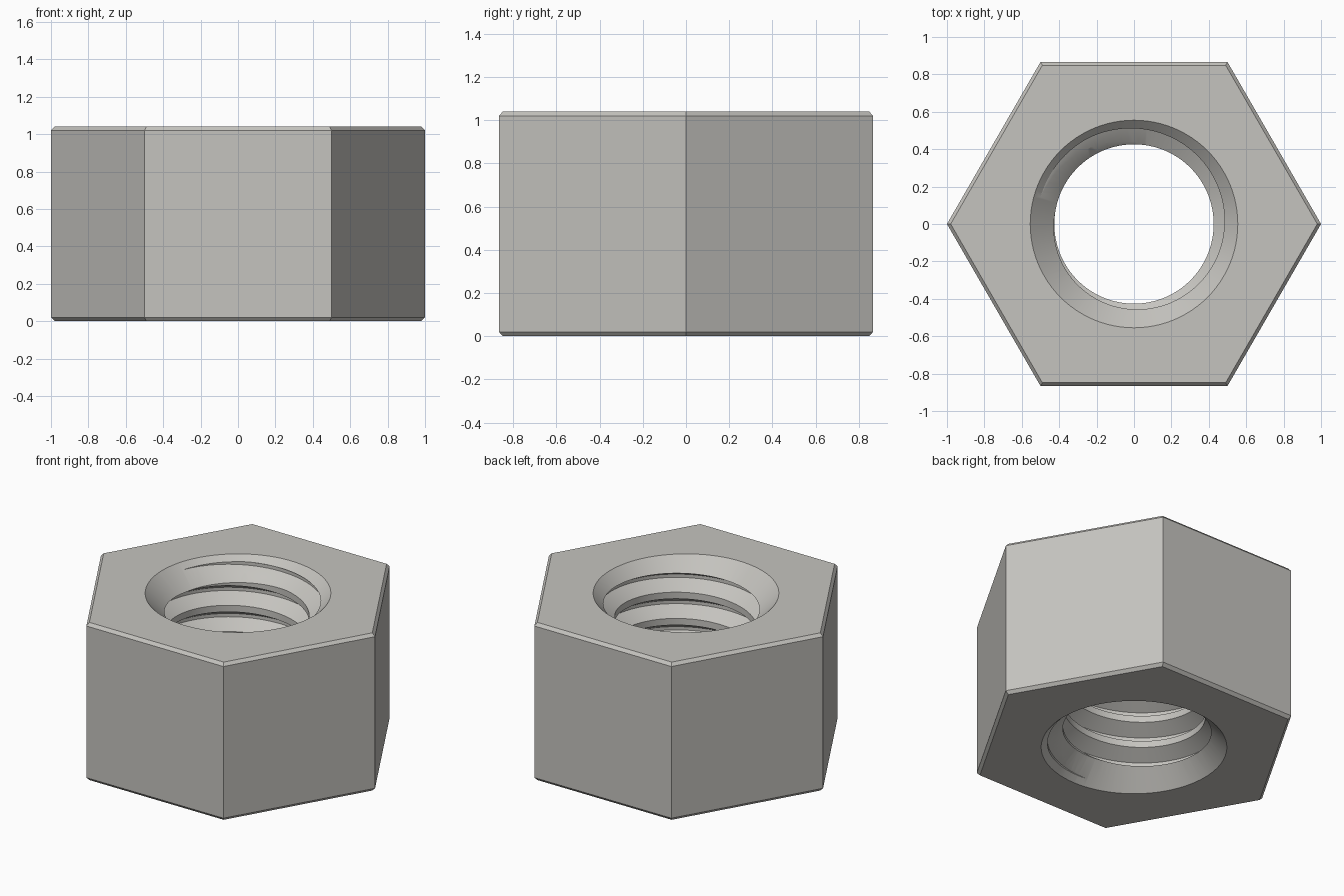
import bpy, bmesh
from math import pi, cos, sin, floor

if "Cube" in bpy.data.objects:
    bpy.data.objects.remove(bpy.data.objects["Cube"])

HEIGHT = 1.04
PITCH = 0.1732
MINOR, MAJOR = 0.426, 0.52
RIM = 0.555
SEGMENTS = 96

steel = bpy.data.materials.new("light_steel_grey")
steel.use_nodes = True
colour = (0.56, 0.55, 0.52, 1)
steel.diffuse_color = colour
steel.node_tree.nodes["Principled BSDF"].inputs["Base Color"].default_value = colour


def make_object(name, bm):
    bmesh.ops.recalc_face_normals(bm, faces=bm.faces)
    mesh = bpy.data.meshes.new(name)
    bm.to_mesh(mesh)
    bm.free()
    mesh.materials.append(steel)
    obj = bpy.data.objects.new(name, mesh)
    bpy.context.collection.objects.link(obj)
    return obj


def lathe(name, profile, sides):
    """Closed solid from (radius, z) rings with flat end caps."""
    bm = bmesh.new()
    rings = [[bm.verts.new((r * cos(2 * pi * i / sides), r * sin(2 * pi * i / sides), z))
              for i in range(sides)] for r, z in profile]
    for low, high in zip(rings, rings[1:]):
        for i in range(sides):
            j = (i + 1) % sides
            bm.faces.new((low[i], low[j], high[j], high[i]))
    bm.faces.new(rings[0][::-1])
    bm.faces.new(rings[-1])
    return make_object(name, bm)


def threaded_rod(name):
    """Right-handed helical rod, longer than the nut, used to cut the thread."""
    bm = bmesh.new()
    # one pitch of the groove: position along the pitch, radius
    groove = [(-3 / 8, MINOR), (-1 / 16, MAJOR), (1 / 16, MAJOR), (3 / 8, MINOR)]
    start = 0.071 - 3 * PITCH
    turns = floor(HEIGHT / PITCH) + 6
    columns = []
    for i in range(SEGMENTS):
        a = 2 * pi * i / SEGMENTS
        columns.append([bm.verts.new((r * cos(a), r * sin(a),
                                      start + PITCH * (k + t + i / SEGMENTS)))
                        for k in range(turns) for t, r in groove])
    rows = len(columns[0])
    for i in range(SEGMENTS):
        last = i == SEGMENTS - 1
        shift = len(groove) if last else 0
        here, there = columns[i], columns[(i + 1) % SEGMENTS]
        for j in range(rows - 1 - shift):
            bm.faces.new((here[j], there[j + shift], there[j + shift + 1], here[j + 1]))
    # close both ends with fans
    rim = [e for e in bm.edges if e.is_boundary]
    low = bm.verts.new((0, 0, start - PITCH))
    high = bm.verts.new((0, 0, start + PITCH * (turns + 1)))
    for e in rim:
        tip = low if e.verts[0].co.z < HEIGHT / 2 else high
        bm.faces.new((e.verts[0], e.verts[1], tip))
    return make_object(name, bm)


# Hexagonal body with small chamfers
nut = lathe("hex_nut", [(0.98, 0), (1, 0.02), (1, HEIGHT - 0.02), (0.98, HEIGHT)], 6)

# Cutters: thread, then a countersink at each end
margin = 0.1
depth = RIM - 0.3
cutters = [
    threaded_rod("thread_cutter"),
    lathe("top_countersink_cutter",
          [(0.3, HEIGHT - depth), (RIM + margin, HEIGHT + margin)], SEGMENTS),
    lathe("bottom_countersink_cutter",
          [(RIM + margin, -margin), (0.3, depth)], SEGMENTS),
]

bpy.ops.object.select_all(action='DESELECT')
nut.select_set(True)
bpy.context.view_layer.objects.active = nut
for cutter in cutters:
    cutter.hide_render = True
    cut = nut.modifiers.new(cutter.name, 'BOOLEAN')
    cut.operation = 'DIFFERENCE'
    cut.solver = 'EXACT'
    cut.object = cutter
    bpy.ops.object.modifier_apply(modifier=cut.name)
    bpy.data.objects.remove(cutter)

bpy.ops.object.shade_smooth_by_angle(angle=pi / 6)
